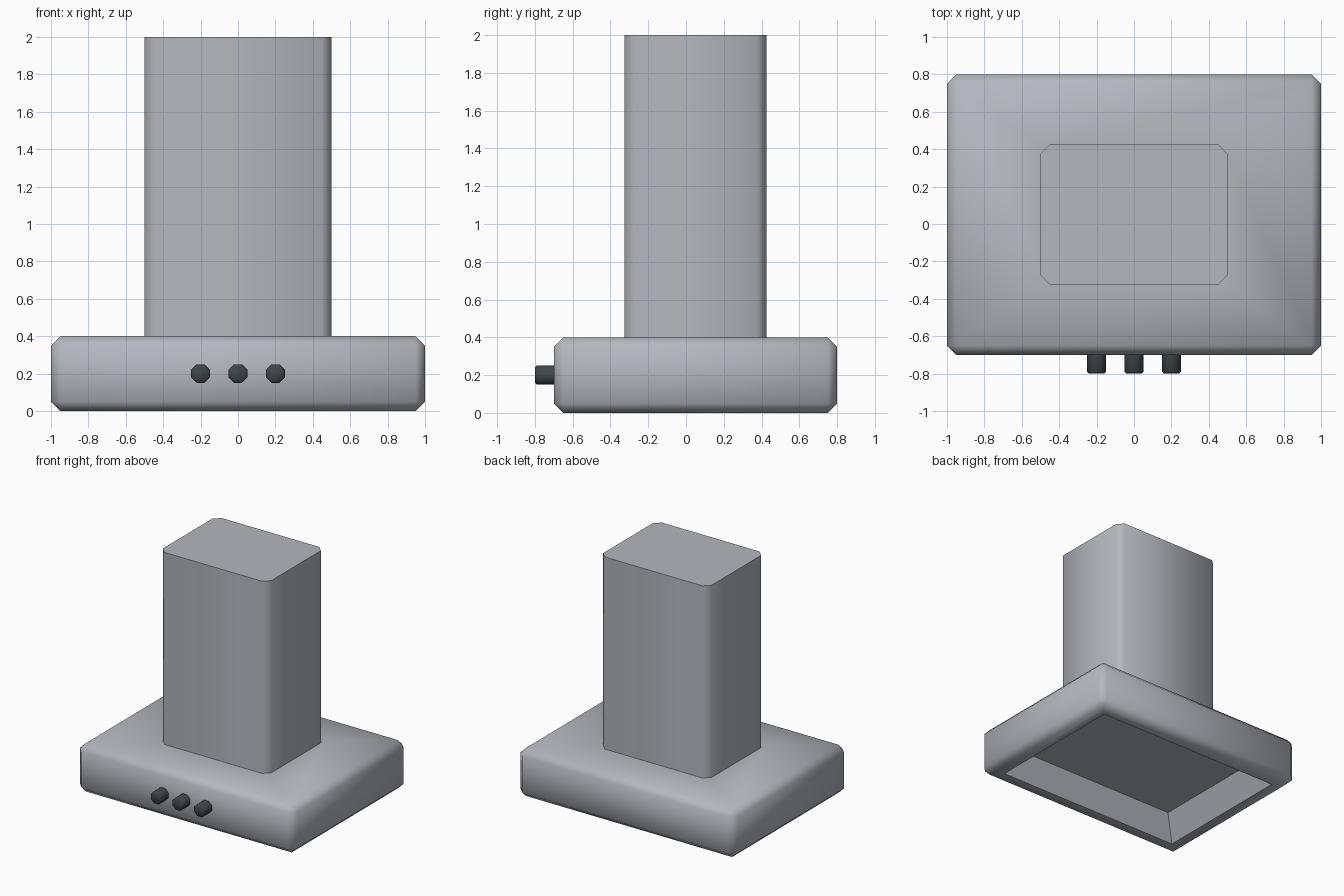
import bpy, bmesh, math
from mathutils import Matrix

if "Cube" in bpy.data.objects:
    bpy.data.objects.remove(bpy.data.objects["Cube"])


def material(name, rgb):
    m = bpy.data.materials.new(name)
    m.diffuse_color = (*rgb, 1)
    m.use_nodes = True
    m.node_tree.nodes["Principled BSDF"].inputs["Base Color"].default_value = m.diffuse_color
    return m


STEEL = material("brushed_steel", (0.46, 0.475, 0.52))
DARK = material("dark_knob", (0.05, 0.06, 0.065))
CY = 0.05  # hood and chimney share this centre line in y


def finish(bm, name, mat, angle):
    bmesh.ops.recalc_face_normals(bm, faces=bm.faces)
    me = bpy.data.meshes.new(name)
    bm.to_mesh(me)
    bm.free()
    me.materials.append(mat)
    ob = bpy.data.objects.new(name, me)
    bpy.context.collection.objects.link(ob)
    bpy.ops.object.select_all(action='DESELECT')
    ob.select_set(True)
    bpy.context.view_layer.objects.active = ob
    bpy.ops.object.shade_smooth_by_angle(angle=math.radians(angle))
    return ob


def box(size, centre):
    bm = bmesh.new()
    bmesh.ops.create_cube(bm, size=1, matrix=Matrix.Translation(centre) @ Matrix.Diagonal((*size, 1)))
    return bm


def flat_face(bm, sign):
    return max(bm.faces, key=lambda f: sign * f.calc_center_median().z)


# Hood: chamfered box with a tapered recess underneath
bm = box((2, 1.5, 0.4), (0, CY, 0.2))
bmesh.ops.bevel(bm, geom=bm.edges[:], offset=0.05, segments=1, affect='EDGES')
bm.normal_update()
top, bottom = flat_face(bm, 1), flat_face(bm, -1)
bmesh.ops.inset_individual(bm, faces=[bottom], thickness=0.122)
bmesh.ops.inset_individual(bm, faces=[bottom], thickness=0.05)
for v in bottom.verts:
    v.co.x = math.copysign(0.745, v.co.x)
    v.co.y = CY + math.copysign(0.52, v.co.y - CY)
    v.co.z = 0.2
# Top ring meets the chimney footprint
bmesh.ops.inset_individual(bm, faces=[top], thickness=0.1)
for v in top.verts:
    v.co.x = math.copysign(0.48, v.co.x)
    v.co.y = CY + math.copysign(0.355, v.co.y - CY)
finish(bm, "hood", STEEL, 50)

# Chimney: tall box with chamfered vertical corners
bm = box((1, 0.75, 1.6), (0, CY, 1.2))
upright = [e for e in bm.edges if abs(e.verts[0].co.z - e.verts[1].co.z) > 1]
bmesh.ops.bevel(bm, geom=upright, offset=0.05, segments=1, affect='EDGES')
finish(bm, "chimney", STEEL, 50)

# Control knobs: eight-sided with one flat side up and a small chamfer on the front rim
for i, x in enumerate((-0.2, 0, 0.2)):
    bm = bmesh.new()
    r = 0.05 / math.cos(math.pi / 8)
    place = (Matrix.Translation((x, -0.745, 0.2)) @ Matrix.Rotation(math.pi / 2, 4, 'X')
             @ Matrix.Rotation(math.pi / 8, 4, 'Z'))
    bmesh.ops.create_cone(bm, cap_ends=True, segments=8, radius1=r, radius2=r, depth=0.11, matrix=place)
    rim = [e for e in bm.edges if all(v.co.y < -0.79 for v in e.verts)]
    bmesh.ops.bevel(bm, geom=rim, offset=0.01, segments=1, affect='EDGES')
    finish(bm, "control_knob_%d" % (i + 1), DARK, 50)
